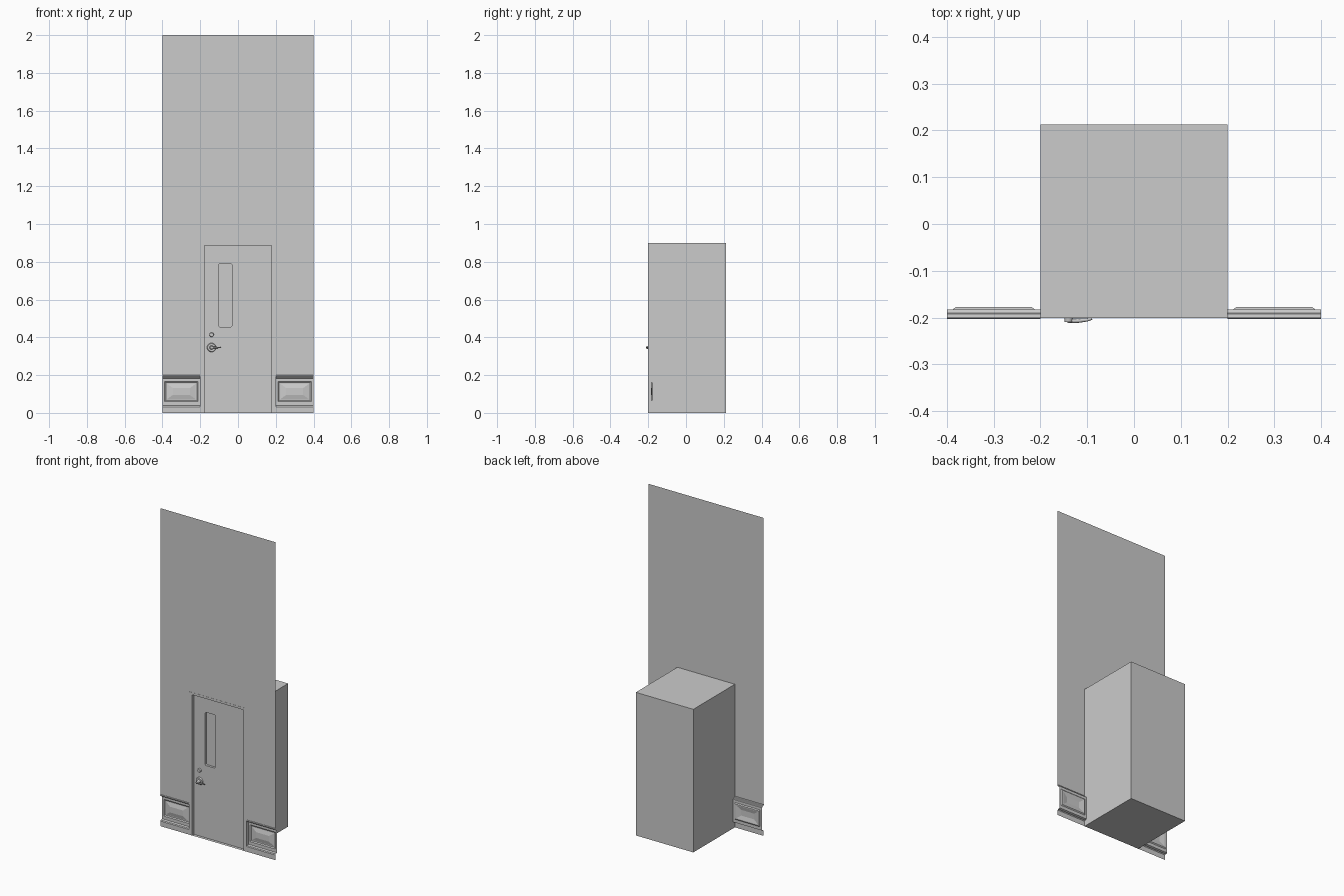
import bpy, bmesh, math

if "Cube" in bpy.data.objects:
    bpy.data.objects.remove(bpy.data.objects["Cube"])

FRONT, DOOR_Y = -0.2, -0.181


def loft(name, rows, closed=False, cap=False):
    """Skin successive rows of points with faces pointing to -y."""
    bm = bmesh.new()
    grid = [[bm.verts.new(p) for p in row] for row in rows]
    n = len(rows[0])
    for a, b in zip(grid, grid[1:]):
        for i in range(n if closed else n - 1):
            j = (i + 1) % n
            bm.faces.new((a[i], a[j], b[j], b[i]))
    if cap:
        bm.faces.new(grid[-1])
    bmesh.ops.remove_doubles(bm, verts=bm.verts, dist=1e-5)
    me = bpy.data.meshes.new(name)
    bm.to_mesh(me)
    bm.free()
    ob = bpy.data.objects.new(name, me)
    bpy.context.collection.objects.link(ob)
    return ob


def rect(x0, x1, z0, z1, y, r=0.0, seg=4):
    """Counter-clockwise rectangle seen from the front, optional round corners."""
    pts = []
    corners = [(x0 + r, z0 + r, 180), (x1 - r, z0 + r, 270),
               (x1 - r, z1 - r, 0), (x0 + r, z1 - r, 90)]
    for cx, cz, start in corners:
        for k in range(seg + 1):
            a = math.radians(start + 90 * k / seg)
            pts.append((cx + r * math.cos(a), y, cz + r * math.sin(a)))
    return pts


def arch(hw, z0, z1, y):
    return [(hw, y, z0), (hw, y, z1), (-hw, y, z1), (-hw, y, z0)]


def disc(name, x, z, r1, r2, y0, y1):
    """Round fitting facing the front, from y0 out to y1."""
    bpy.ops.mesh.primitive_cone_add(vertices=24, radius1=r1, radius2=r2, depth=y0 - y1,
                                    location=(x, (y0 + y1) / 2, z),
                                    rotation=(math.pi / 2, 0, 0))
    ob = bpy.context.object
    ob.name = name
    bpy.ops.object.shade_smooth_by_angle(angle=math.radians(40))


# Flat wall around the doorway, above the wainscot
loft("wall", [arch(0.4, 0.2, 2.0, FRONT), arch(0.2, 0.2, 0.9, FRONT)])

# Door frame face and jamb
loft("door_frame", [arch(0.2, 0, 0.9, FRONT), arch(0.2, 0, 0.9, FRONT - 0.001),
                    arch(0.178, 0, 0.886, FRONT - 0.001), arch(0.178, 0, 0.886, DOOR_Y)])

# Door leaf with recessed window
win = (-0.102, -0.032, 0.455, 0.79)
loft("door", [rect(-0.178, 0.178, 0, 0.886, DOOR_Y), rect(*win, DOOR_Y, 0.008),
              rect(*win, DOOR_Y + 0.014, 0.008)], closed=True, cap=True)

# Closed room box behind the door, open at the doorway
bm = bmesh.new()
bmesh.ops.create_cube(bm, size=1)
for v in bm.verts:
    v.co = (v.co.x * 0.4, 0.213 if v.co.y > 0 else FRONT, (v.co.z + 0.5) * 0.9)
bm.normal_update()
bmesh.ops.delete(bm, geom=[f for f in bm.faces if f.normal.y < -0.5], context='FACES')
me = bpy.data.meshes.new("room_box")
bm.to_mesh(me)
bm.free()
bpy.context.collection.objects.link(bpy.data.objects.new("room_box", me))

# Wainscot on each side: baseboard, panel field, chair rail
base = [(-0.2, 0), (-0.2, 0.032), (-0.196, 0.037), (-0.19, 0.037), (-0.183, 0.04)]
rail = [(-0.183, 0.183), (-0.19, 0.185), (-0.193, 0.189), (-0.2, 0.19),
        (-0.203, 0.194), (-0.202, 0.199), (-0.2, 0.2)]
for side, x0 in (("left", -0.4), ("right", 0.2)):
    x1 = x0 + 0.2
    for part, prof in (("baseboard", base), ("chair_rail", rail)):
        loft(f"{part}_{side}", [[(x0, y, z), (x1, y, z)] for y, z in prof])
    rings = [(0, 0.04, 0.183, -0.183), (0.012, 0.06, 0.166, -0.183),
             (0.018, 0.066, 0.16, -0.178), (0.024, 0.072, 0.154, -0.178),
             (0.055, 0.095, 0.131, -0.184)]
    loft(f"wainscot_panel_{side}",
         [rect(x0 + d, x1 - d, lo, hi, y) for d, lo, hi, y in rings],
         closed=True, cap=True)

# Lever handle and deadbolt
hx, hz = -0.14, 0.346
disc("handle_rose", hx, hz, 0.024, 0.021, DOOR_Y, -0.188)
disc("handle_hub", hx, hz, 0.011, 0.008, -0.188, -0.21)
disc("deadbolt", hx, 0.414, 0.012, 0.010, DOOR_Y, -0.19)

cu = bpy.data.curves.new("handle_lever", 'CURVE')
cu.dimensions = '3D'
cu.bevel_depth = 0.005
cu.bevel_resolution = 2
cu.use_fill_caps = True
sp = cu.splines.new('POLY')
path = [(-0.142, -0.207, 1), (-0.12, -0.207, 0.9), (-0.1, -0.205, 0.7), (-0.09, -0.202, 0.6)]
sp.points.add(len(path) - 1)
for p, (x, y, r) in zip(sp.points, path):
    p.co = (x, y, hz, 1)
    p.radius = r
bpy.context.collection.objects.link(bpy.data.objects.new("handle_lever", cu))
